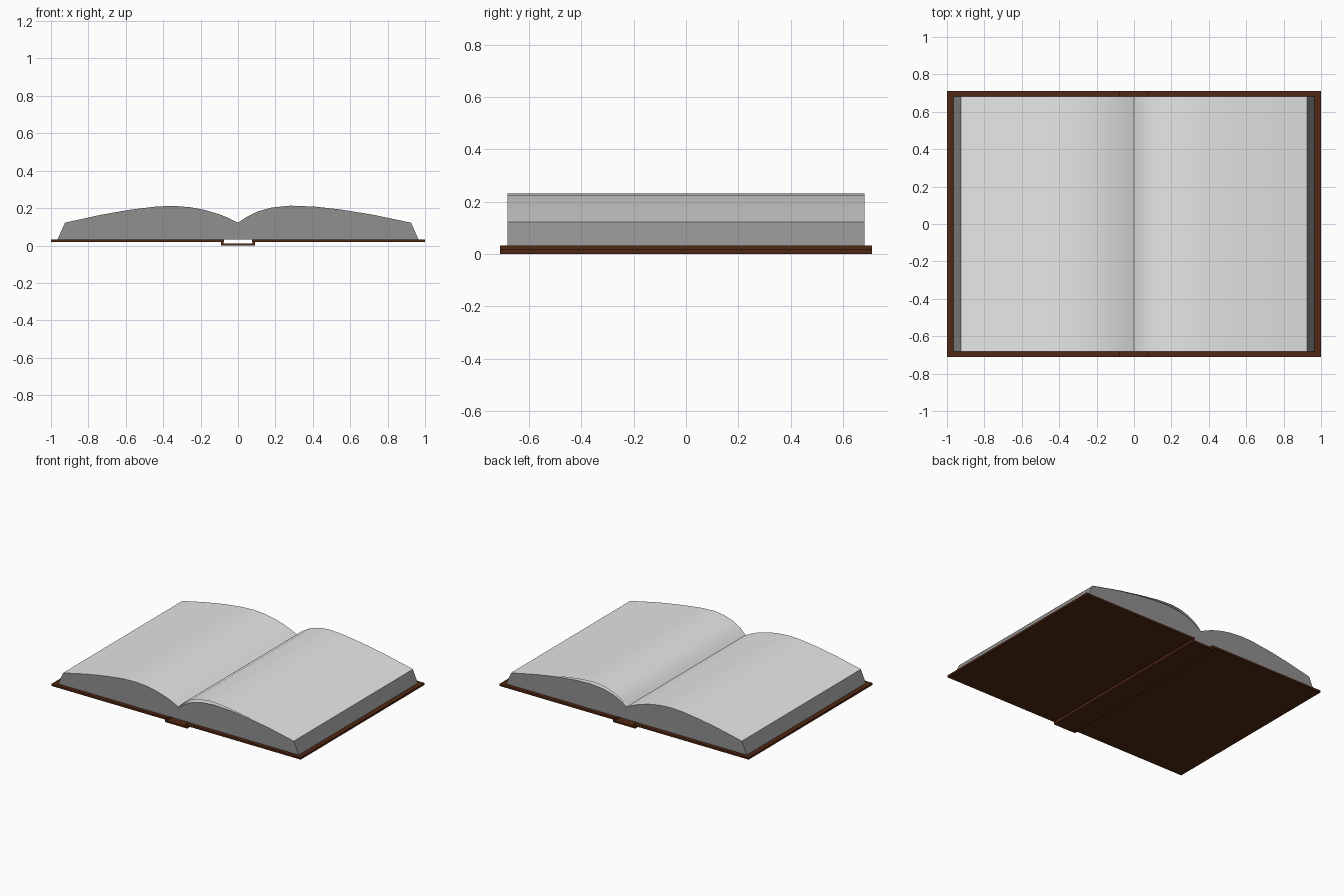
import bpy, bmesh

if "Cube" in bpy.data.objects:
    bpy.data.objects.remove(bpy.data.objects["Cube"])

def material(name, rgb):
    m = bpy.data.materials.new(name)
    m.diffuse_color = (*rgb, 1)
    m.use_nodes = True
    m.node_tree.nodes["Principled BSDF"].inputs["Base Color"].default_value = m.diffuse_color
    return m

PAPER = material("paper_white", (0.8, 0.8, 0.8))
EDGE = material("page_edge_grey", (0.28, 0.28, 0.28))
COVER = material("cover_brown", (0.08, 0.02, 0.006))

def finish(name, bm, mats):
    me = bpy.data.meshes.new(name)
    bm.to_mesh(me)
    bm.free()
    ob = bpy.data.objects.new(name, me)
    bpy.context.collection.objects.link(ob)
    for m in mats:
        me.materials.append(m)
    return ob

def smooth(ob):
    bpy.ops.object.select_all(action='DESELECT')
    ob.select_set(True)
    bpy.context.view_layer.objects.active = ob
    bpy.ops.object.shade_smooth_by_angle(angle=0.4)

def extrude_profile(name, pts, half, mats, closed=True):
    """Sweep an x-z profile along y; an open profile gives a thin sheet."""
    bm = bmesh.new()
    front = [bm.verts.new((x, -half, z)) for x, z in pts]
    back = [bm.verts.new((x, half, z)) for x, z in pts]
    n = len(pts)
    for i in range(n if closed else n - 1):
        j = (i + 1) % n
        bm.faces.new((front[i], front[j], back[j], back[i]))
    if closed:
        bm.faces.new(front)
        bm.faces.new(back[::-1])
        bmesh.ops.recalc_face_normals(bm, faces=bm.faces)
    bm.normal_update()
    # upward faces are open pages, the rest is the cut edge of the block
    if closed and len(mats) > 1:
        for f in bm.faces:
            f.material_index = 0 if f.normal.z > 0.5 else 1
    return finish(name, bm, mats)

# Page blocks: curved top from the gutter to the fore edge
Y_PAGE, Y_COVER, BASE = 0.682, 0.71, 0.032
left_top = [(0, .122), (-.05, .147), (-.096, .166), (-.177, .19), (-.257, .205),
            (-.35, .212), (-.44, .208), (-.58, .191), (-.74, .163), (-.925, .122)]
right_top = [(0, .122), (.05, .155), (.107, .183), (.18, .203), (.28, .213),
             (.41, .208), (.545, .193), (.72, .165), (.925, .122)]
for name, top, s in (("left_pages", left_top, -1), ("right_pages", right_top, 1)):
    smooth(extrude_profile(name, top + [(s * .965, BASE), (0, BASE)],
                           Y_PAGE, [PAPER, EDGE]))

# Single loose page arching above the right block
sheet = [(0, .123), (.04, .163), (.1, .198), (.17, .221), (.25, .231),
         (.36, .225), (.52, .203), (.7, .172), (.925, .123)]
smooth(extrude_profile("loose_page", sheet[::-1], Y_PAGE, [PAPER], closed=False))

# Cover boards
for name, s in (("left_board", -1), ("right_board", 1)):
    extrude_profile(name, [(s * .076, .018), (s, .018), (s, BASE), (s * .076, BASE)],
                    Y_COVER, [COVER])

# Channel-shaped spine under the gutter
extrude_profile("spine", [(-.09, 0), (.09, 0), (.09, .022), (.077, .022),
                          (.077, .012), (-.077, .012), (-.077, .022), (-.09, .022)],
                Y_COVER, [COVER])
